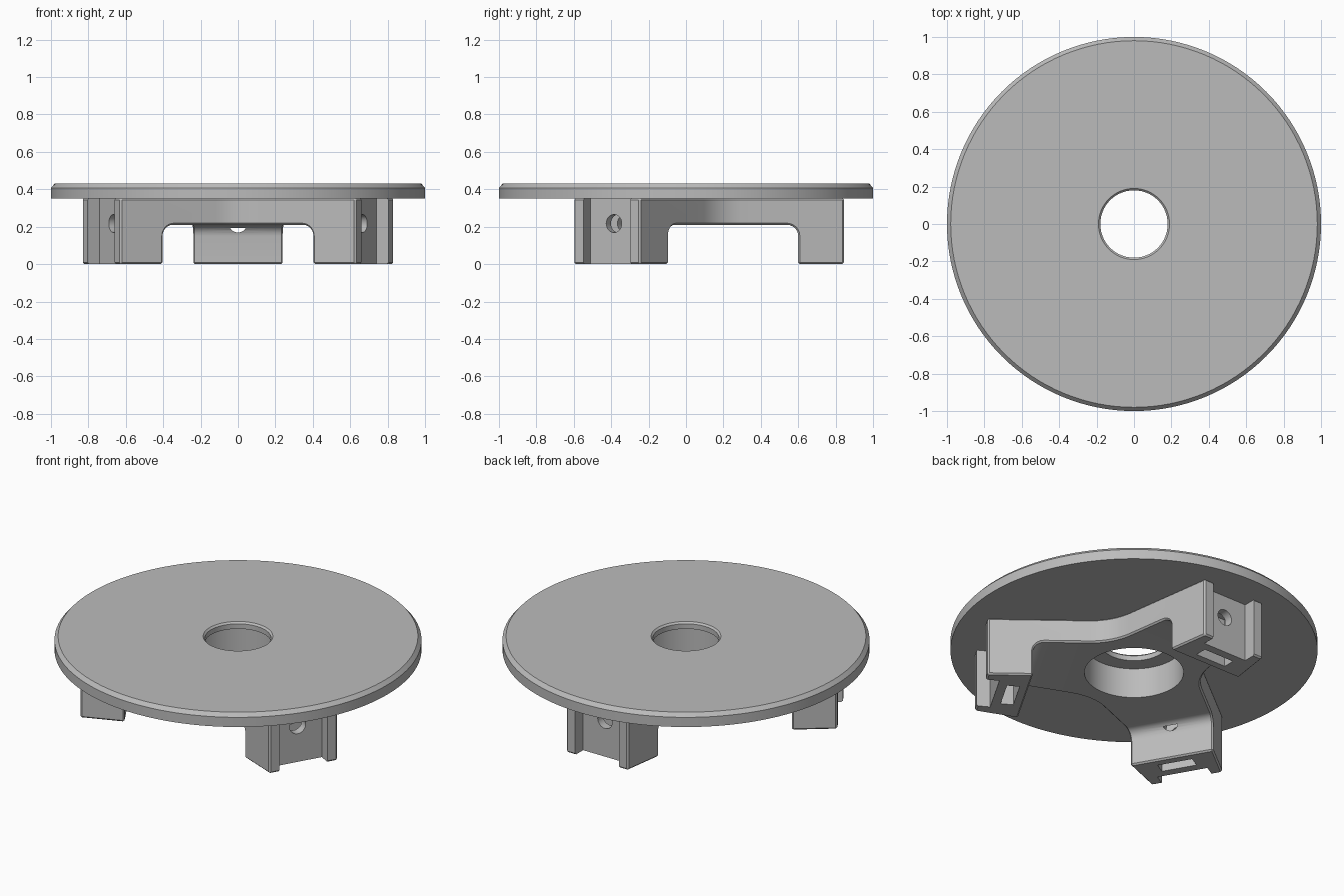
import bpy, bmesh, math
from mathutils import Matrix, Vector

cube = bpy.data.objects.get("Cube")
if cube:
    bpy.data.objects.remove(cube, do_unlink=True)

grey = bpy.data.materials.new("mid grey")
grey.use_nodes = True
grey.diffuse_color = (0.5, 0.5, 0.5, 1)
grey.node_tree.nodes["Principled BSDF"].inputs["Base Color"].default_value = (0.5, 0.5, 0.5, 1)

ARMS = [math.radians(a) for a in (90, 210, 330)]
PLATE_Z = 0.35


def make_object(name, bm):
    bmesh.ops.recalc_face_normals(bm, faces=bm.faces)
    mesh = bpy.data.meshes.new(name)
    bm.to_mesh(mesh)
    bm.free()
    obj = bpy.data.objects.new(name, mesh)
    bpy.context.collection.objects.link(obj)
    mesh.materials.append(grey)
    return obj


def activate(obj):
    bpy.ops.object.select_all(action="DESELECT")
    obj.select_set(True)
    bpy.context.view_layer.objects.active = obj


def cut(target, cutter):
    activate(target)
    mod = target.modifiers.new("cut", "BOOLEAN")
    mod.operation = "DIFFERENCE"
    mod.solver = "EXACT"
    mod.object = cutter
    bpy.ops.object.modifier_apply(modifier=mod.name)
    bpy.data.objects.remove(cutter, do_unlink=True)


def box(name, angle, r0, r1, half_width, z0, z1):
    """Block lying along an arm, given by its radial span."""
    bm = bmesh.new()
    size = Matrix.Diagonal((r1 - r0, 2 * half_width, z1 - z0, 1))
    place = Matrix.Translation(((r0 + r1) / 2, 0, (z0 + z1) / 2))
    bmesh.ops.create_cube(bm, size=1, matrix=Matrix.Rotation(angle, 4, "Z") @ place @ size)
    return make_object(name, bm)


def cylinder(name, radius, depth, matrix, segments):
    bm = bmesh.new()
    bmesh.ops.create_cone(bm, cap_ends=True, segments=segments, radius1=radius,
                          radius2=radius, depth=depth, matrix=matrix)
    return make_object(name, bm)


# Round plate with chamfered rim and stepped centre hole
profile = [(0.27, PLATE_Z), (0.27, 0.39), (0.18, 0.39), (0.18, 0.42),
           (0.19, 0.43), (0.98, 0.43), (1, 0.408), (1, PLATE_Z)]
bm = bmesh.new()
steps = 128
rings = []
for i in range(steps):
    turn = Matrix.Rotation(math.tau * i / steps, 3, "Z")
    rings.append([bm.verts.new(turn @ Vector((r, 0, z))) for r, z in profile])
for i in range(steps):
    a, b = rings[i], rings[(i + 1) % steps]
    for j in range(len(profile)):
        k = (j + 1) % len(profile)
        bm.faces.new((a[j], b[j], b[k], a[k]))
plate = make_object("round_plate", bm)

# Three-armed bracket: tapered arms joined by concave arcs
outline = []
spread, arc_radius, arc_centre = math.radians(21.8), 0.32, 0.693
for angle in ARMS:
    arm = Matrix.Rotation(angle, 3, "Z")
    outline += [arm @ Vector((0.845, side * 0.205, 0)) for side in (-1, 1)]
    gap = Matrix.Rotation(angle + math.pi / 3, 3, "Z")
    for i in range(9):
        p = spread * (i / 4 - 1)
        outline.append(gap @ Vector((arc_centre - arc_radius * math.cos(p),
                                     arc_radius * math.sin(p), 0)))
bm = bmesh.new()
base = bm.faces.new([bm.verts.new(p) for p in outline])
top = bmesh.ops.extrude_face_region(bm, geom=[base])["geom"]
bmesh.ops.translate(bm, vec=(0, 0, PLATE_Z + 0.003),
                    verts=[v for v in top if isinstance(v, bmesh.types.BMVert)])
bracket = make_object("three_arm_bracket", bm)

# Hollow out the underside between the feet, with a rounded inner corner
bm = bmesh.new()
bmesh.ops.create_cone(bm, cap_ends=True, segments=3, radius1=1.2, radius2=1.2, depth=0.41,
                      matrix=Matrix.Rotation(math.radians(30), 4, "Z"))
# Turn the triangle so its flat sides face the arms
corner = max(bm.verts, key=lambda v: v.co.y).co
bmesh.ops.rotate(bm, verts=bm.verts, matrix=Matrix.Rotation(
    math.radians(30) - math.atan2(corner.y, corner.x), 3, "Z"))
bmesh.ops.translate(bm, verts=bm.verts, vec=(0, 0, 0.005))
upper = [e for e in bm.edges if all(v.co.z > 0 for v in e.verts)]
bmesh.ops.bevel(bm, geom=upper, offset=0.06, segments=6, profile=0.5, affect="EDGES")
cut(bracket, make_object("underside_cutter", bm))

# Small chamfer on the bracket edges
activate(bracket)
bevel = bracket.modifiers.new("chamfer", "BEVEL")
bevel.width = 0.009
bevel.segments = 1
bevel.limit_method = "ANGLE"
bevel.angle_limit = math.radians(50)
bpy.ops.object.modifier_apply(modifier=bevel.name)

# Centre bore
cut(bracket, cylinder("bore_cutter", 0.27, 2, Matrix(), steps))

# Outer channel, nut pocket and bolt hole in each foot
for angle in ARMS:
    cut(bracket, box("channel_cutter", angle, 0.77, 1, 0.145, -0.1, 0.5))
    cut(bracket, box("pocket_cutter", angle, 0.65, 0.72, 0.1, -0.1, 0.29))
    along = (Matrix.Rotation(angle, 4, "Z") @ Matrix.Translation((0.73, 0, 0.217))
             @ Matrix.Rotation(math.pi / 2, 4, "Y"))
    cut(bracket, cylinder("bolt_hole_cutter", 0.048, 0.3, along, 32))

for obj in (plate, bracket):
    activate(obj)
    bpy.ops.object.shade_smooth_by_angle(angle=math.radians(25))
